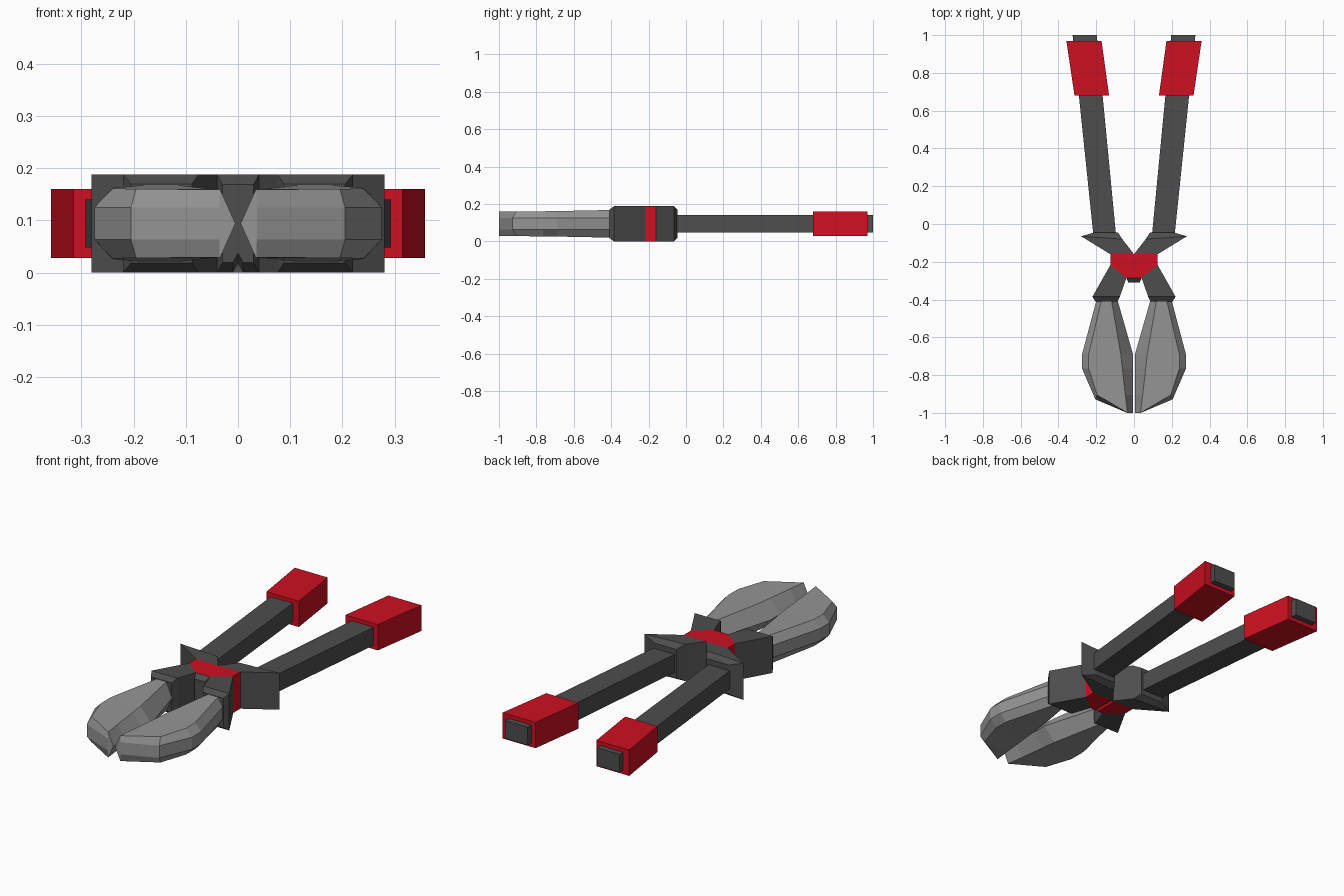
import bpy, bmesh

cube = bpy.data.objects.get("Cube")
if cube:
    bpy.data.objects.remove(cube)

MID = 0.094   # height of the tool's middle plane
HALF = 0.094  # half thickness of the pivot body


def material(name, rgb):
    mat = bpy.data.materials.new(name)
    mat.use_nodes = True
    mat.diffuse_color = (*rgb, 1)
    bsdf = next(n for n in mat.node_tree.nodes if n.type == 'BSDF_PRINCIPLED')
    bsdf.inputs["Base Color"].default_value = (*rgb, 1)
    bsdf.inputs["Roughness"].default_value = 0.6
    return mat


dark = material("dark steel", (0.075, 0.075, 0.075))
light = material("light steel", (0.3, 0.3, 0.3))
red = material("red grip", (0.62, 0.005, 0.015))


def loft(name, rings, mats, side=1, rule=None):
    """Skin a list of equal-length rings and cap both ends."""
    bm = bmesh.new()
    loops = [[bm.verts.new((side * x, y, z)) for x, y, z in r] for r in rings]
    n = len(loops[0])
    for a, b in zip(loops, loops[1:]):
        for i in range(n):
            j = (i + 1) % n
            bm.faces.new((a[i], a[j], b[j], b[i]))
    bm.faces.new(loops[0])
    bm.faces.new(loops[-1])
    bmesh.ops.remove_doubles(bm, verts=bm.verts, dist=0.0005)
    bmesh.ops.recalc_face_normals(bm, faces=bm.faces)
    if rule:
        for f in bm.faces:
            f.material_index = rule(f.calc_center_median())
    mesh = bpy.data.meshes.new(name)
    bm.to_mesh(mesh)
    bm.free()
    for m in mats:
        mesh.materials.append(m)
    obj = bpy.data.objects.new(name, mesh)
    bpy.context.collection.objects.link(obj)


def slab(inner, outer, h):
    """Upright rectangle between two plan points, with half height h."""
    return [(*inner, MID + h), (*outer, MID + h),
            (*outer, MID - h), (*inner, MID - h)]


def jaw_ring(y, ridge, top_in, top_out, outer, h, y_out=None):
    """Seven-sided jaw section with a sharp ridge on the inside."""
    e = 0.031
    yo = y if y_out is None else y_out
    return [(ridge, y, MID), (top_in, y, MID + h), (top_out, y, MID + h),
            (outer, yo, MID + e), (outer, yo, MID - e),
            (top_out, y, MID - h), (top_in, y, MID - h)]


def hub_ring(y, w, h):
    """Half hub section with a small groove under the centre line."""
    b = MID - h
    return [(0, y, MID + h), (w, y, MID + h), (w, y, b),
            (0.01, y, b), (0, y, b + 0.018)]


for side, label in ((1, "left"), (-1, "right")):
    # Pivot hub: red block with a dark front bevel
    loft(label + "_pivot_hub",
         [hub_ring(-0.16, 0.125, HALF), hub_ring(-0.218, 0.125, HALF),
          hub_ring(-0.285, 0.04, HALF), hub_ring(-0.31, 0.03, 0.075)],
         [red, dark], side, lambda c: int(c.y < -0.29))

    # Flared shoulder behind the hub
    loft(label + "_shoulder",
         [slab((0, -0.16), (0.125, -0.16), HALF),
          slab((0.062, -0.08), (0.28, -0.065), HALF),
          slab((0.085, -0.045), (0.21, -0.045), 0.074)], [dark], side)

    # Arm carrying the jaw
    loft(label + "_jaw_arm",
         [slab((0.04, -0.285), (0.125, -0.217), HALF),
          slab((0.075, -0.385), (0.22, -0.385), HALF),
          slab((0.088, -0.41), (0.205, -0.41), 0.076)], [dark], side)

    # Curved jaw
    loft(label + "_jaw",
         [jaw_ring(-0.40, 0.088, 0.12, 0.172, 0.198, 0.074),
          jaw_ring(-0.69, 0.005, 0.07, 0.24, 0.275, 0.068),
          jaw_ring(-0.765, 0.005, 0.062, 0.24, 0.275, 0.067),
          jaw_ring(-0.905, 0.005, 0.046, 0.195, 0.205, 0.066, -0.928),
          jaw_ring(-1.0, 0.005, 0.034, 0.035, 0.036, 0.065)], [light], side)

    # Handle bar and its grip sleeve
    loft(label + "_handle",
         [slab((0.095, -0.06), (0.215, -0.06), 0.046),
          slab((0.197, 1.0), (0.325, 1.0), 0.046)], [dark], side)
    loft(label + "_grip",
         [slab((0.132, 0.68), (0.315, 0.68), 0.066),
          slab((0.172, 0.97), (0.358, 0.97), 0.066)], [red], side)
